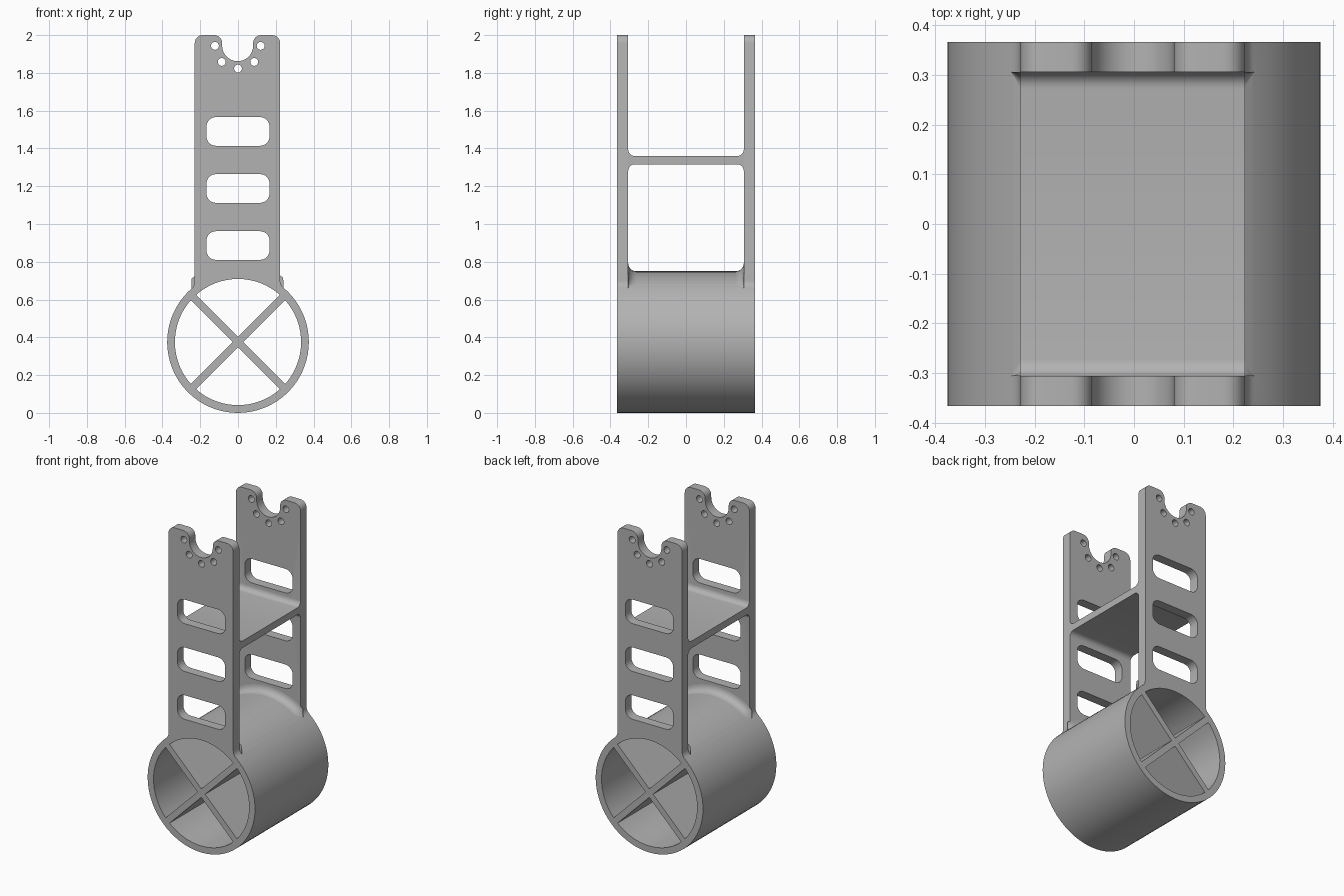
import bpy, bmesh
from math import sin, cos, radians, degrees, asin, sqrt

cube = bpy.data.objects.get("Cube")
if cube:
    bpy.data.objects.remove(cube, do_unlink=True)

grey = bpy.data.materials.new("plain_grey")
grey.use_nodes = True
grey.diffuse_color = (0.45, 0.45, 0.45, 1)
grey.node_tree.nodes["Principled BSDF"].inputs["Base Color"].default_value = grey.diffuse_color

R, BORE, CZ = 0.375, 0.334, 0.375      # tube radii and axis height
HALF, INNER = 0.366, 0.306             # outer and inner plate faces in y
LEFT, RIGHT = 0.229, 0.223             # plate edges at -x and +x
FIL, TOP, CORNER = 0.05, 2.0, 0.042
NOTCH, NX, NZ = 0.082, -0.002, 1.944


def arc(cx, cz, r, a0, a1, n):
    """Points on an arc; angles in degrees, clockwise from straight up."""
    steps = [radians(a0 + (a1 - a0) * i / n) for i in range(n + 1)]
    return [(cx + r * sin(a), cz + r * cos(a)) for a in steps]


def finish(name, bm):
    bmesh.ops.recalc_face_normals(bm, faces=bm.faces[:])
    mesh = bpy.data.meshes.new(name)
    bm.to_mesh(mesh)
    bm.free()
    mesh.materials.append(grey)
    obj = bpy.data.objects.new(name, mesh)
    bpy.context.collection.objects.link(obj)
    return obj


def extrude(name, loops, place, depth):
    """Fill an outline with holes and extrude it; place maps 2D to 3D."""
    bm = bmesh.new()
    for loop in loops:
        pts = [p for i, p in enumerate(loop)
               if abs(p[0] - loop[i - 1][0]) + abs(p[1] - loop[i - 1][1]) > 1e-5]
        vs = [bm.verts.new(place(*p)) for p in pts]
        for i, v in enumerate(vs):
            bm.edges.new((vs[i - 1], v))
    bmesh.ops.triangle_fill(bm, use_beauty=True, edges=bm.edges[:])
    new = bmesh.ops.extrude_face_region(bm, geom=bm.faces[:])["geom"]
    bmesh.ops.translate(bm, vec=depth, verts=[g for g in new if isinstance(g, bmesh.types.BMVert)])
    return finish(name, bm)


# Where the plate edges blend into the tube
t_left = degrees(asin((LEFT + FIL) / (R + FIL)))
t_right = degrees(asin((RIGHT + FIL) / (R + FIL)))


def blend_z(w):
    return CZ + sqrt((R + FIL) ** 2 - (w + FIL) ** 2)


lower_arc = arc(0, CZ, R, t_right, 360 - t_left, 56)
upper_arc = arc(0, CZ, R, -t_left, t_right, 16)

# Four open quadrants between the crossed spokes
spoke = 0.019
swing = 45 - degrees(asin(spoke / BORE))
quadrants = []
for a in (0, 90, 180, 270):
    apex = (spoke * sqrt(2) * sin(radians(a)), CZ + spoke * sqrt(2) * cos(radians(a)))
    quadrants.append([apex] + arc(0, CZ, BORE, a - swing, a + swing, 16))

# Plate outline: ring, blends, rounded lobes and round notch
high = TOP - CORNER
outline = (lower_arc
           + arc(-LEFT - FIL, blend_z(LEFT), FIL, 180 - t_left, 90, 6)
           + arc(-LEFT + CORNER, high, CORNER, 270, 360, 6)
           + arc(NX - NOTCH - CORNER, high, CORNER, 0, 90, 6)
           + arc(NX, NZ, NOTCH, 270, 90, 20)
           + arc(NX + NOTCH + CORNER, high, CORNER, 270, 360, 6)
           + arc(RIGHT - CORNER, high, CORNER, 0, 90, 6)
           + arc(RIGHT + FIL, blend_z(RIGHT), FIL, 270, 180 + t_right, 6))


def slot(z, w=0.167, h=0.076, r=0.05):
    return (arc(w - r, z + h - r, r, 0, 90, 6) + arc(w - r, z - h + r, r, 90, 180, 6)
            + arc(r - w, z - h + r, r, 180, 270, 6) + arc(r - w, z + h - r, r, 270, 360, 6))


slots = [slot(z) for z in (0.886, 1.188, 1.49)]
bolts = [arc(x, z, 0.021, 0, 360, 16)
         for x, z in ((-0.122, 1.943), (-0.086, 1.858), (0, 1.823), (0.086, 1.858), (0.12, 1.943))]


def upright(y):
    return lambda x, z: (x, y, z)


thick = HALF - INNER
plate_loops = [outline] + quadrants + slots + bolts
bracket = extrude("bracket_body", [lower_arc + upper_arc] + quadrants, upright(-INNER), (0, 2 * INNER, 0))
front_plate = extrude("front_plate", plate_loops, upright(-HALF), (0, thick, 0))
back_plate = extrude("back_plate", plate_loops, upright(INNER), (0, thick, 0))

# Cross shelf with rounded inside corners
ROUND, LOW, UP = 0.034, 1.316, 1.36
e = INNER - ROUND
section = (arc(e, UP + ROUND, ROUND, 180, 90, 6) + arc(e, LOW - ROUND, ROUND, 90, 0, 6)
           + arc(-e, LOW - ROUND, ROUND, 360, 270, 6) + arc(-e, UP + ROUND, ROUND, 270, 180, 6))
shelf = extrude("cross_shelf", [section], lambda y, z: (-LEFT, y, z), (LEFT + RIGHT, 0, 0))

# Weld the parts into one body
for part in (front_plate, back_plate, shelf):
    mod = bracket.modifiers.new("weld", 'BOOLEAN')
    mod.operation, mod.solver, mod.object = 'UNION', 'EXACT', part
    bpy.context.view_layer.objects.active = bracket
    bpy.ops.object.modifier_apply(modifier=mod.name)
    bpy.data.objects.remove(part, do_unlink=True)


def ring_fillet(name, side):
    """Concave blend between the tube top and a plate's inside face."""
    bm = bmesh.new()
    rings = []
    for i, (x, z) in enumerate(upper_arc):
        size = 0.002 if i in (0, len(upper_arc) - 1) else 0.042
        curve = arc(INNER - size, R + size, size, 90, 180, 6)
        curve += [(INNER - size, R - 0.01), (INNER, R - 0.01)]
        rings.append([bm.verts.new((x * r / R, side * y, CZ + (z - CZ) * r / R)) for y, r in curve])
    for a, b in zip(rings, rings[1:]):
        for j in range(len(a)):
            bm.faces.new((a[j - 1], a[j], b[j], b[j - 1]))
    bm.faces.new(rings[0])
    bm.faces.new(rings[-1])
    return finish(name, bm)


parts = [bracket, ring_fillet("front_fillet", -1), ring_fillet("back_fillet", 1)]

# Smooth curves, crisp edges
for obj in parts:
    bpy.ops.object.select_all(action='DESELECT')
    obj.select_set(True)
    bpy.context.view_layer.objects.active = obj
    bpy.ops.object.shade_smooth_by_angle(angle=radians(30))
